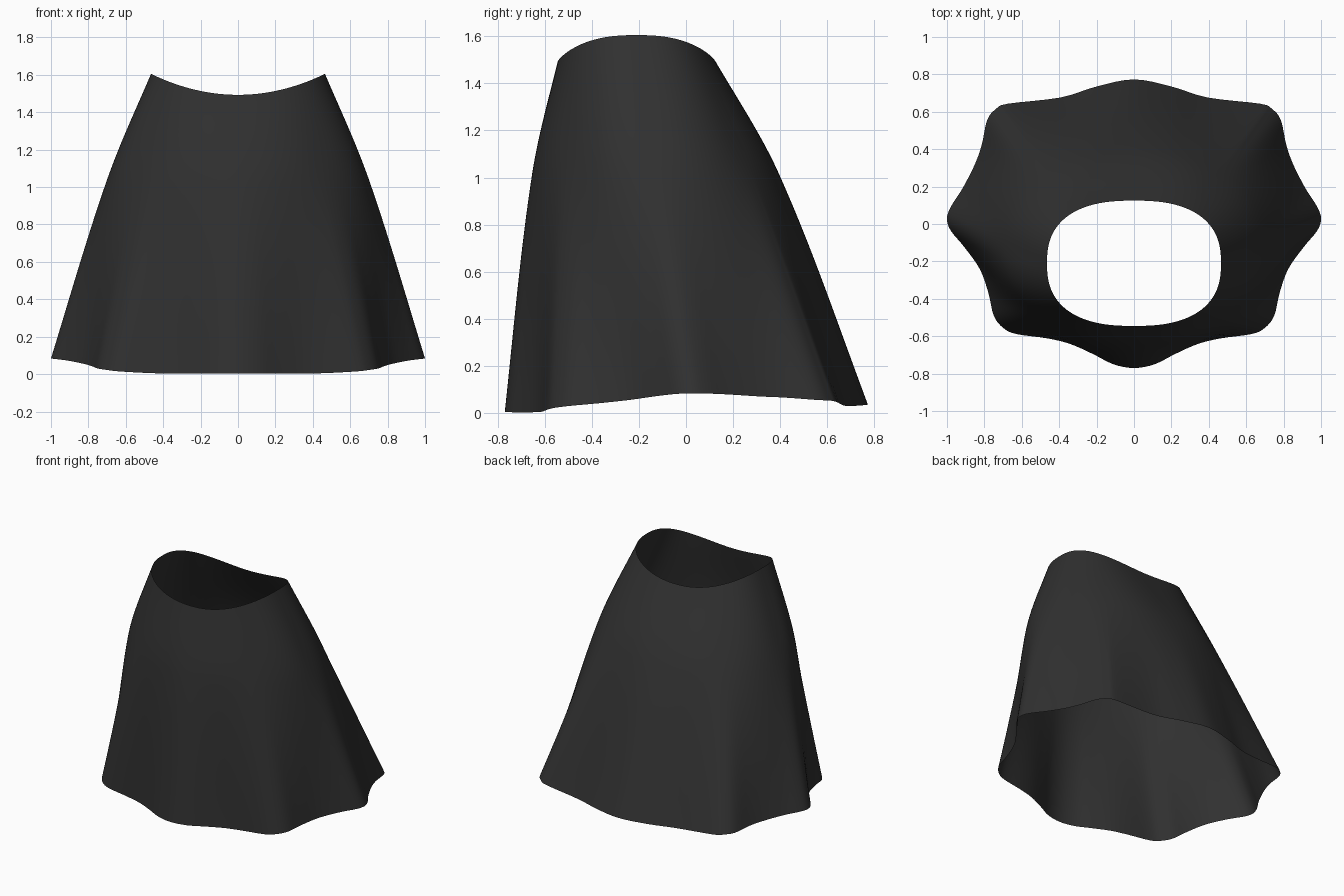
import bpy, bmesh
from math import atan2, cos, sin
from mathutils import Vector

if "Cube" in bpy.data.objects:
    bpy.data.objects.remove(bpy.data.objects["Cube"])

# Right half of the wavy hem, front to back (x, y, z)
HEM = [(0, -.77, .004), (.11, -.75, .003), (.22, -.695, .002), (.34, -.642, .003),
       (.46, -.612, .005), (.63, -.588, .014), (.7, -.555, .022), (.75, -.49, .03),
       (.778, -.37, .041), (.825, -.24, .055), (.91, -.12, .072), (.98, -.035, .081),
       (1, .03, .083), (.978, .095, .082), (.92, .185, .078), (.855, .31, .07),
       (.815, .42, .065), (.785, .556, .055), (.738, .615, .052),
       (.675, .643, .045), (.395, .676, .03), (.2, .735, .031), (0, .773, .035)]
SUB, ROWS = 4, 12


def spline(p, q, r, s, t):
    """Catmull-Rom point between q and r."""
    return .5 * (2*q + (r-p)*t + (2*p - 5*q + 4*r - s)*t*t + (3*q - p - 3*r + s)*t**3)


def oval(ang, cy, a, b, n):
    """Rounded-rectangle ring point in direction ang."""
    c, s = cos(ang), sin(ang)
    r = (abs(c / a)**n + abs(s / b)**n) ** (-1 / n)
    return r * c, cy + r * s


def column(h):
    """Points from waist to hem, passing through the hip."""
    ang = atan2(h.y, h.x)
    x, y = oval(ang, -.21, .465, .335, 2.5)
    waist = Vector((x, y, 1.493 + .112 * (x / .465)**2))
    # The hip is rounder at the front corners than at the back
    hip = Vector((*oval(ang, -.13, .707, .523, 2.05 + .15 * sin(ang)), 1.02))
    d1, d2 = waist.z - hip.z, hip.z - h.z
    s1, s2 = (hip - waist) / d1, (h - hip) / d2
    mid = .35 * s1 + .65 * s2
    out = []
    for p, q, m0, m1, d, n in ((waist, hip, 1.2*s1 - .2*mid, mid, d1, ROWS),
                               (hip, h, mid, 1.15*s2 - .15*mid, d2, ROWS + 4)):
        for i in range(n):
            t = i / n
            out.append(p*(2*t**3 - 3*t*t + 1) + m0*d*(t**3 - 2*t*t + t)
                       + q*(3*t*t - 2*t**3) + m1*d*(t**3 - t*t))
    return out + [h]


# Full closed hem loop by mirroring
right = [Vector(p) for p in HEM]
keys = right + [Vector((-p.x, p.y, p.z)) for p in right[-2:0:-1]]
k = len(keys)
loop = [spline(keys[i-1], keys[i], keys[(i+1) % k], keys[(i+2) % k], j / SUB)
        for i in range(k) for j in range(SUB)]

# Skirt: open cloth sheet lofted from waist to hem
bm = bmesh.new()
cols = [[bm.verts.new(p) for p in column(h)] for h in loop]
for i, a in enumerate(cols):
    b = cols[(i + 1) % len(cols)]
    for j in range(len(a) - 1):
        bm.faces.new((a[j], a[j+1], b[j+1], b[j])).smooth = True
# Make the sheet face outward
bm.normal_update()
if sum(f.normal.dot(Vector((*f.calc_center_median().xy, 0))) for f in bm.faces) < 0:
    bmesh.ops.reverse_faces(bm, faces=bm.faces)
mesh = bpy.data.meshes.new("skirt")
bm.to_mesh(mesh)
bm.free()
skirt = bpy.data.objects.new("skirt", mesh)
bpy.context.collection.objects.link(skirt)

# Dark cloth
mat = bpy.data.materials.new("dark_cloth")
mat.diffuse_color = (.03, .03, .03, 1)
mat.use_nodes = True
mat.node_tree.nodes["Principled BSDF"].inputs["Base Color"].default_value = mat.diffuse_color
mesh.materials.append(mat)
